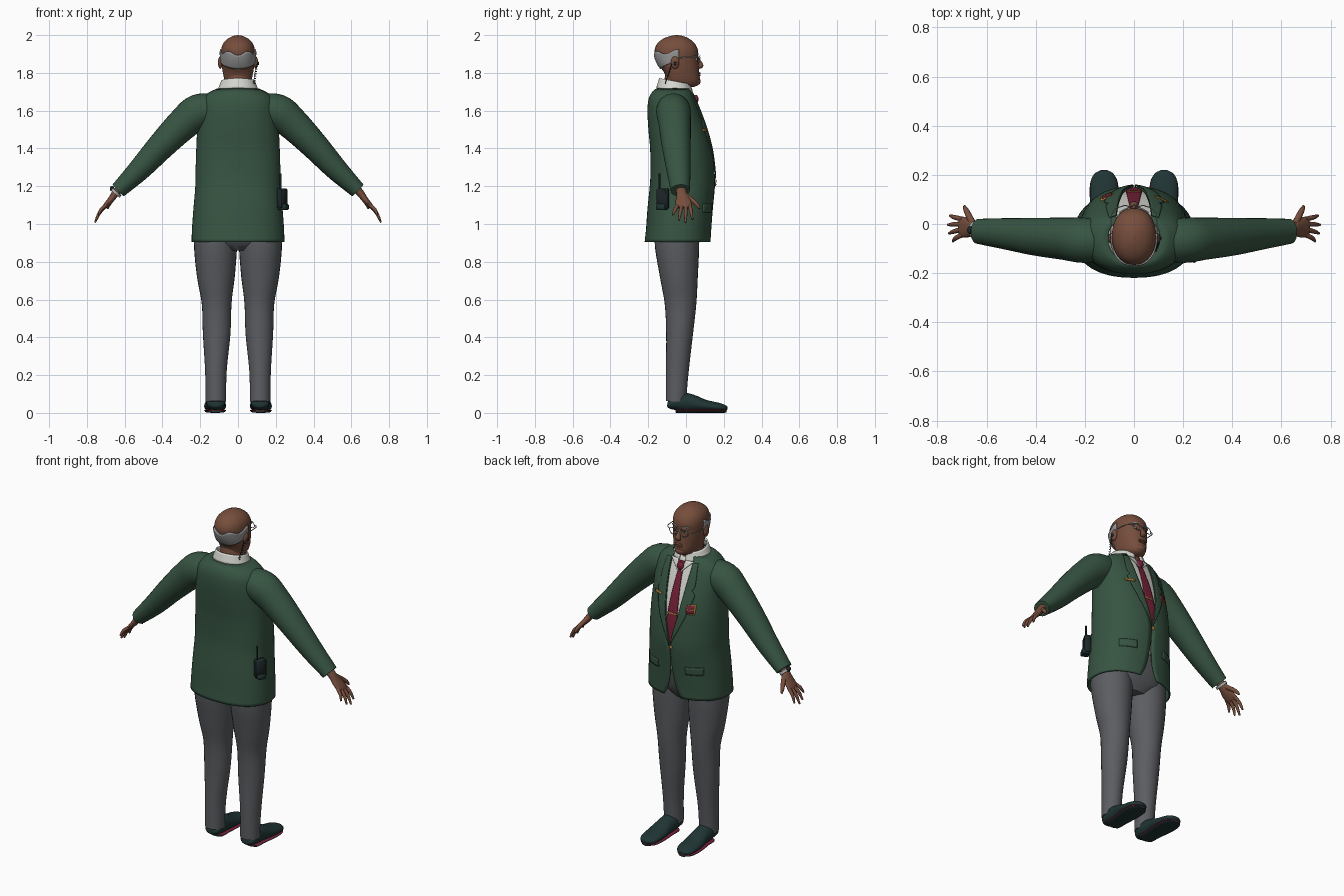
import bpy, bmesh
from math import sin, cos, pi, asin, radians
from mathutils import Vector, Matrix

if "Cube" in bpy.data.objects:
    bpy.data.objects.remove(bpy.data.objects["Cube"])


def material(name, r, g, b):
    m = bpy.data.materials.new(name)
    m.use_nodes = True
    m.diffuse_color = (r, g, b, 1)
    m.node_tree.nodes["Principled BSDF"].inputs["Base Color"].default_value = (r, g, b, 1)
    return m


GREEN = material("jacket green", .038, .09, .055)
GREY = material("trouser grey", .105, .11, .12)
SKIN = material("brown skin", .18, .075, .045)
WHITE = material("shirt white", .68, .68, .64)
HAIR = material("hair grey", .3, .3, .3)
RED = material("tie maroon", .18, .015, .04)
DARK = material("shoe dark", .014, .035, .034)
BLACK = material("radio black", .012, .02, .022)
SILVER = material("metal silver", .4, .42, .43)
GOLD = material("badge gold", .5, .25, .05)


def finish(name, bm, mat, thick=0):
    bmesh.ops.recalc_face_normals(bm, faces=bm.faces)
    me = bpy.data.meshes.new(name)
    bm.to_mesh(me)
    bm.free()
    me.materials.append(mat)
    me.shade_smooth()
    me.set_sharp_from_angle(angle=radians(45))
    ob = bpy.data.objects.new(name, me)
    bpy.context.collection.objects.link(ob)
    if thick:
        mod = ob.modifiers.new("thickness", "SOLIDIFY")
        mod.thickness, mod.offset = thick, 0
    return ob


def grid(name, fn, nu, nv, mat, wrap=False, thick=0):
    """Surface fn(u, v) with u, v in 0..1; wrapped grids are capped."""
    bm = bmesh.new()
    cols = nu if wrap else nu + 1
    rows = [[bm.verts.new(fn(i / nu, j / nv)) for i in range(cols)] for j in range(nv + 1)]
    for a, b in zip(rows, rows[1:]):
        for i in range(nu):
            k = (i + 1) % cols
            bm.faces.new((a[i], a[k], b[k], b[i]))
    if wrap:
        bm.faces.new(rows[0])
        bm.faces.new(rows[-1])
    return finish(name, bm, mat, thick)


def interp(rows, t):
    """Smooth interpolation of rows (key, values...) at key t."""
    k = 0
    while k < len(rows) - 2 and t > rows[k + 1][0]:
        k += 1
    a, b = rows[k], rows[k + 1]
    p, q = rows[max(k - 1, 0)], rows[min(k + 2, len(rows) - 1)]
    h = b[0] - a[0]
    s = min(max((t - a[0]) / h, 0), 1)
    out = []
    for i in range(1, len(a)):
        ma = (b[i] - p[i]) / (b[0] - p[0]) * h
        mb = (q[i] - a[i]) / (q[0] - a[0]) * h
        out.append((2*s**3 - 3*s*s + 1) * a[i] + (s**3 - 2*s*s + s) * ma
                   + (3*s*s - 2*s**3) * b[i] + (s**3 - s*s) * mb)
    return out


def tube(name, path, mat, ref=(0, 1, 0), n=20, steps=4):
    """Tube along (x, y, z, radius on ref axis, other radius)."""
    keyed = [(i, *p) for i, p in enumerate(path)]
    last = len(path) - 1

    def fn(u, v):
        t = v * last
        c = interp(keyed, t)
        d = Vector(interp(keyed, min(t + .05, last))[:3]) - Vector(interp(keyed, max(t - .05, 0))[:3])
        d.normalize()
        r = Vector(ref)
        r = (r - d * r.dot(d)).normalized()
        return Vector(c[:3]) + r * c[3] * cos(u * 2 * pi) + d.cross(r) * c[4] * sin(u * 2 * pi)
    return grid(name, fn, n, last * steps, mat, wrap=True)


def wire(name, pts, r, mat, ref=(0, 0, 1), n=6):
    return tube(name, [(*p, r, r) for p in pts], mat, ref, n, 2)


def ball(name, loc, size, mat):
    bm = bmesh.new()
    bmesh.ops.create_uvsphere(bm, u_segments=16, v_segments=10, radius=1,
                              matrix=Matrix.LocRotScale(Vector(loc), None, Vector(size)))
    return finish(name, bm, mat)


def box(name, loc, size, mat, turn=0):
    bm = bmesh.new()
    bmesh.ops.create_cube(bm, size=1, matrix=Matrix.LocRotScale(
        Vector(loc), Matrix.Rotation(turn, 3, "Z"), Vector(size)))
    bmesh.ops.bevel(bm, geom=bm.edges[:], offset=min(size) * .15, segments=1, affect="EDGES")
    return finish(name, bm, mat)


def around(rows, z, th, off, cy, n):
    """Point on a body whose rows are (z, half width, back y, front y, ...)."""
    rx, yb, yf = interp(rows, z)[:3]
    s, c = sin(th), cos(th)
    x = (rx + off) * (1 if s > 0 else -1) * abs(s) ** (2 / n)
    y = (yf + off - cy if c > 0 else yb - off - cy) * abs(c) ** (2 / n)
    return Vector((x, cy + y, z))


# Jacket: last column is half the width of the front opening
COAT = [(.905, .242, -.215, .128, .055), (.97, .24, -.208, .13, .025), (1.08, .232, -.2, .138, .006),
        (1.2, .222, -.188, .149, .003), (1.27, .221, -.184, .148, .012), (1.4, .217, -.186, .133, .042),
        (1.5, .212, -.195, .108, .056), (1.6, .205, -.2, .073, .066), (1.66, .19, -.194, .047, .07),
        (1.695, .15, -.178, .032, .07), (1.715, .105, -.155, .02, .06)]
CY, N = -.05, 2.3


def coat(u, v):
    z = .905 + v * .81
    rx, w = interp(COAT, z)[0], interp(COAT, z)[3]
    a = asin((max(w, .002) / rx) ** (N / 2))
    return around(COAT, z, a + u * 2 * (pi - a), 0, CY, N)


def front(x, z, off):
    rx, _, yf, _ = interp(COAT, z)
    return Vector((x, CY + (yf - CY + off) * max(1 - (abs(x) / rx) ** N, 0) ** (1 / N), z))


def patch(name, x0, x1, z0, z1, off, mat, thick=.005, nu=4, nv=4):
    return grid(name, lambda u, v: front(x0 + u * (x1 - x0), z0 + v * (z1 - z0), off), nu, nv, mat, thick=thick)


grid("jacket_body", coat, 64, 48, GREEN, thick=.008)
grid("shirt", lambda u, v: around(COAT, 1.06 + v * .65, u * 2 * pi, -.011, CY, N), 48, 30, WHITE, wrap=True)
grid("trouser_seat", lambda u, v: around([(.86, .1, -.12, .04), (.92, .2, -.17, .08), (1.1, .215, -.185, .125)],
     .86 + v * .24, u * 2 * pi, 0, CY, N), 40, 8, GREY, wrap=True)

# Tie, narrowing to a knot
TIE = [(1.17, .02), (1.25, .036), (1.45, .028), (1.63, .015), (1.64, .018), (1.685, .026)]
grid("tie", lambda u, v: front((u * 2 - 1) * interp(TIE, 1.17 + v * .515)[0], 1.17 + v * .515, -.004),
     6, 40, RED, thick=.006)
ball("tie_knot", (0, .052, 1.66), (.022, .014, .024), RED)
patch("tie_clip", -.028, .028, 1.40, 1.408, 0, GOLD)

# Lapels, collar points, pocket flaps
LAPEL = [(1.22, 0), (1.36, .035), (1.53, .062), (1.545, .04), (1.57, .05), (1.69, .03)]
for side, label in ((1, "left"), (-1, "right")):
    def lapel(u, v):
        z = 1.22 + v * .47
        return front(side * (interp(COAT, z)[3] + u * interp(LAPEL, z)[0]), z, .008)
    grid(label + "_lapel", lapel, 5, 40, GREEN, thick=.005)
    grid(label + "_collar_point", lambda u, v: front(
        side * (.008 + .035 * v * .5 + u * .05 * v), 1.63 + .065 * v + .0 * u, .004), 4, 6, WHITE, thick=.004)
    patch(label + "_pocket_flap", side * .09, side * .18, 1.06, 1.105, .007, GREEN, nu=8)

grid("shirt_collar", lambda u, v: Vector((
    (.106 - .02 * v) * sin(.2 + u * (2 * pi - .4)),
    -.058 + (.096 - .016 * v) * cos(.2 + u * (2 * pi - .4)),
    1.703 + .052 * v - .016 * cos(.2 + u * (2 * pi - .4)))), 40, 5, WHITE, thick=.008)

# Badges and buttons
patch("crest_border", -.135, -.085, 1.42, 1.475, .008, GOLD)
patch("crest", -.129, -.091, 1.427, 1.47, .012, RED)
patch("crest_bar", -.129, -.091, 1.446, 1.45, .015, GOLD)
patch("name_bar", .085, .14, 1.49, 1.502, .012, GOLD)
ball("jacket_button", front(-.008, 1.21, .006), (.01, .005, .01), GOLD)

# Limbs
for s, label in ((1, "left"), (-1, "right")):
    def flip(path):
        return [(s * p[0], *p[1:]) for p in path]
    tube(label + "_sleeve", flip([
        (.1, -.07, 1.61, .08, .075), (.205, -.066, 1.594, .092, .095), (.285, -.06, 1.535, .086, .087),
        (.4, -.052, 1.42, .077, .074), (.52, -.04, 1.29, .064, .06), (.634, -.03, 1.178, .051, .043)]), GREEN, n=28)
    tube(label + "_palm", flip([
        (.61, -.027, 1.205, .03, .026), (.648, -.024, 1.163, .027, .02), (.672, -.016, 1.13, .039, .017),
        (.7, -.012, 1.098, .042, .013), (.71, -.012, 1.086, .036, .008)]), SKIN)
    for finger, y, tip in (("little", -.044, (.737, -.07, 1.048)), ("ring", -.022, (.752, -.038, 1.02)),
                           ("middle", 0, (.757, -.003, 1.008)), ("index", .02, (.748, .034, 1.024))):
        mid = (Vector((.7, y, 1.098)) + Vector(tip)) / 2 + Vector((.006, 0, .004))
        tube(f"{label}_{finger}_finger", flip([
            (.698, y, 1.1, .01, .01), (*mid, .0095, .0095), (*tip, .005, .005)]), SKIN, n=10)
    tube(label + "_thumb", flip([
        (.655, .0, 1.15, .014, .014), (.675, .04, 1.12, .013, .012), (.685, .06, 1.1, .01, .01),
        (.69, .073, 1.082, .005, .005)]), SKIN, ref=(1, 0, 0), n=10)
    tube(label + "_trouser_leg", flip([
        (.118, -.05, .98, .115, .112), (.119, -.047, .88, .117, .114), (.117, -.037, .72, .1, .1),
        (.113, -.029, .58, .084, .079), (.113, -.034, .42, .071, .073), (.117, -.046, .22, .06, .057),
        (.117, -.053, .06, .053, .054)]), GREY, n=28)
    tube(label + "_shoe", flip([
        (.117, -.098, .05, .02, .012), (.117, -.08, .047, .043, .028), (.117, -.03, .057, .05, .05),
        (.118, .03, .052, .052, .046), (.121, .1, .038, .058, .032), (.122, .17, .03, .055, .024),
        (.122, .205, .025, .038, .017), (.122, .219, .022, .012, .008)]), DARK, ref=(1, 0, 0), n=24)
    for part, z, grow, mat in (("sole", .007, 0, DARK), ("welt", .013, .003, RED)):
        tube(f"{label}_{part}", flip([
            (.117, -.055, z, .025, .006), (.117, -.04, z, .046, .007), (.118, .02, z, .048 + grow, .007),
            (.121, .11, z, .056 + grow, .007), (.122, .18, z, .05 + grow, .007),
            (.122, .215, z, .02, .006)]), mat, ref=(1, 0, 0), n=16)

# Head and neck
HEAD = [(1.724, .035, -.06, .04), (1.735, .056, -.085, .064), (1.76, .07, -.1, .073), (1.8, .08, -.115, .07),
        (1.84, .086, -.142, .067), (1.88, .089, -.16, .064), (1.92, .089, -.166, .063), (1.955, .079, -.152, .047),
        (1.98, .056, -.122, .018), (1.995, .026, -.085, -.015), (2.0, .003, -.055, -.042)]
HY = -.048
grid("head", lambda u, v: around(HEAD, 1.724 + .276 * sin(v * pi / 2), u * 2 * pi, 0, HY, 2.15), 40, 40, SKIN, wrap=True)
tube("neck", [(0, -.055, 1.68, .07, .07), (0, -.05, 1.74, .068, .07), (0, -.045, 1.81, .06, .065)], SKIN)


def hair(u, v):
    th = 1.5 + u * (2 * pi - 3)
    back = sin(u * pi)
    wave = .01 * cos(u * 6 * pi)
    low, high = 1.868 - .046 * back, 1.915 - .012 * back + wave
    return around(HEAD, low + v * (high - low), th, .003, HY, 2.15)


grid("hair_band", hair, 40, 8, HAIR, thick=.008)
tube("nose", [(0, .056, 1.888, .007, .008), (0, .07, 1.86, .01, .01), (0, .08, 1.838, .018, .012),
              (0, .068, 1.826, .012, .006)], SKIN, ref=(1, 0, 0), n=12)
for z in (1.787, 1.798):
    ball("lip", (0, .068, z), (.026, .009, .006), SKIN)
ball("chin", (0, .058, 1.755), (.03, .02, .02), SKIN)

# Ears, eyes and glasses
for s, label in ((1, "left"), (-1, "right")):
    ball(label + "_ear", (s * .094, -.058, 1.855), (.012, .022, .034), SKIN)
    ball(label + "_eye", (s * .034, .051, 1.872), (.014, .009, .008), WHITE)
    ball(label + "_pupil", (s * .034, .058, 1.872), (.006, .004, .006), BLACK)
    wire(label + "_eyebrow", [(s * .014, .063, 1.897), (s * .035, .059, 1.903), (s * .058, .045, 1.897)], .005, HAIR)
    wire(label + "_rim", [(s * .036 + .026 * cos(a * pi / 6), .076 - .008 * abs(cos(a * pi / 6)),
                           1.872 + .019 * sin(a * pi / 6)) for a in range(13)], .0022, SILVER, ref=(0, 1, 0))
    wire(label + "_temple", [(s * .062, .068, 1.877), (s * .09, .045, 1.88), (s * .095, -.05, 1.882)], .0025, SILVER)
wire("glasses_bridge", [(-.01, .072, 1.876), (0, .078, 1.88), (.01, .072, 1.876)], .0022, SILVER)

# Coiled earpiece lead, radio and watch
wire("earpiece_lead", [(.1 - .014 * k / 32 + .005 * cos(k * pi / 2), -.075 - .035 * k / 32,
                        1.845 - .1 * k / 32 + .004 * sin(k * pi / 2)) for k in range(33)], .002, BLACK, ref=(0, 1, 0))
ball("earpiece", (.105, -.058, 1.85), (.007, .009, .01), BLACK)
box("radio_body", (.234, -.122, 1.135), (.036, .062, .105), BLACK, radians(-28))
box("radio_clip", (.24, -.128, 1.09), (.045, .05, .03), DARK, radians(-28))
wire("radio_antenna", [(.226, -.14, 1.17), (.226, -.14, 1.22), (.226, -.14, 1.268)], .005, BLACK, ref=(0, 1, 0), n=8)
tube("watch_band", [(-.64, -.025, 1.172, .036, .031), (-.65, -.024, 1.161, .036, .031)], SILVER, n=24)
ball("watch_face", (-.667, -.025, 1.187), (.012, .016, .014), BLACK)
